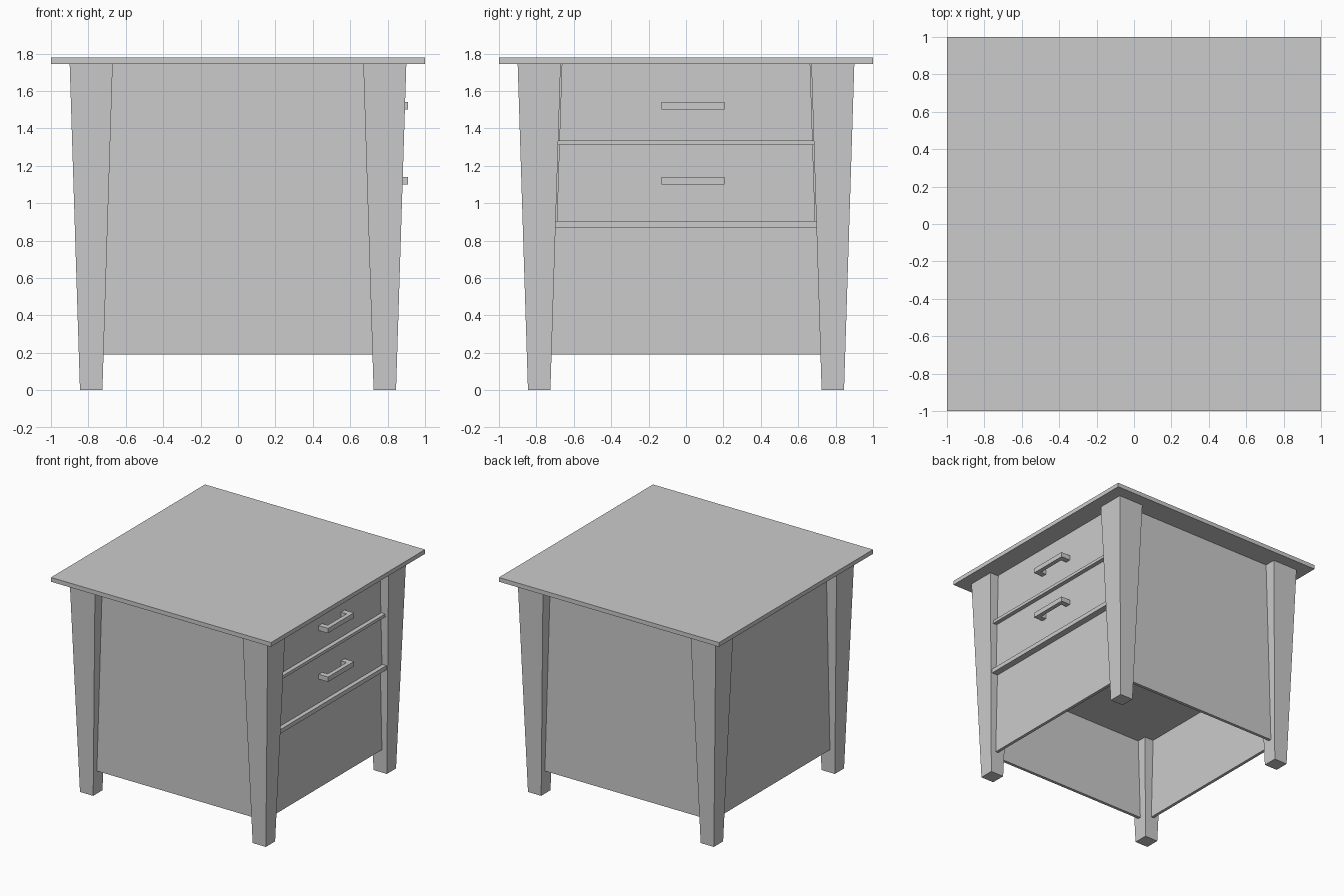
import bpy, bmesh

if "Cube" in bpy.data.objects:
    bpy.data.objects.remove(bpy.data.objects["Cube"])


def frustum(name, z0, r0, z1, r1):
    """Box between rectangle r0 at z0 and r1 at z1; r = (x0, x1, y0, y1)."""
    bm = bmesh.new()
    rings = []
    for z, (xa, xb, ya, yb) in ((z0, r0), (z1, r1)):
        rings.append([bm.verts.new(p) for p in
                      ((xa, ya, z), (xb, ya, z), (xb, yb, z), (xa, yb, z))])
    low, high = rings
    bm.faces.new(low[::-1])
    bm.faces.new(high)
    for i in range(4):
        j = (i + 1) % 4
        bm.faces.new((low[i], low[j], high[j], high[i]))
    mesh = bpy.data.meshes.new(name)
    bm.to_mesh(mesh)
    bm.free()
    ob = bpy.data.objects.new(name, mesh)
    bpy.context.collection.objects.link(ob)
    return ob


def box(name, x0, x1, y0, y1, z0, z1):
    r = (x0, x1, y0, y1)
    return frustum(name, z0, r, z1, r)


TOP = 1.745            # underside of the table top
OUT, IN = 0.805, 0.78  # side panel faces


def opening(z):
    """Half width between the tapered legs at height z."""
    return 0.725 - 0.055 * z / TOP


# Table top
box("table_top", -1, 1, -1, 1, TOP, 1.78)

# Four tapered legs
for side, sx in (("left", -1), ("right", 1)):
    for end, sy in (("front", -1), ("back", 1)):
        cx, cy = 0.785 * sx, 0.785 * sy
        low, high = [(cx - h, cx + h, cy - h, cy + h) for h in (0.06, 0.115)]
        frustum(f"{end}_{side}_leg", 0, low, TOP, high)

# Thin side panels set in between the legs
box("front_panel", -0.76, 0.76, -OUT, -IN, 0.19, TOP)
box("back_panel", -0.76, 0.76, IN, OUT, 0.19, TOP)
box("left_panel", -OUT, -IN, -0.76, 0.76, 0.19, TOP)
box("right_panel", IN, OUT, -0.76, 0.76, 0.19, TOP)

# Shelves, drawer fronts and handles on the right side
for level, shelf_z, shelf_t, drawer_z, handle_z in (
        ("lower", 0.87, 0.905, 1.31, 1.10), ("upper", 1.31, 1.335, TOP, 1.50)):
    box(f"{level}_shelf", -IN, 0.86, -IN, IN, shelf_z, shelf_t)

    a, b = opening(shelf_t) - 0.006, opening(drawer_z) - 0.006
    frustum(f"{level}_drawer_front", shelf_t, (OUT, 0.825, -a, a),
            drawer_z, (OUT, 0.825, -b, b))

    top = handle_z + 0.04
    box(f"{level}_handle_bar", 0.875, 0.91, -0.13, 0.205, handle_z, top)
    for n, y in enumerate((-0.13, 0.16)):
        box(f"{level}_handle_post_{n + 1}", 0.82, 0.875, y, y + 0.045, handle_z, top)
